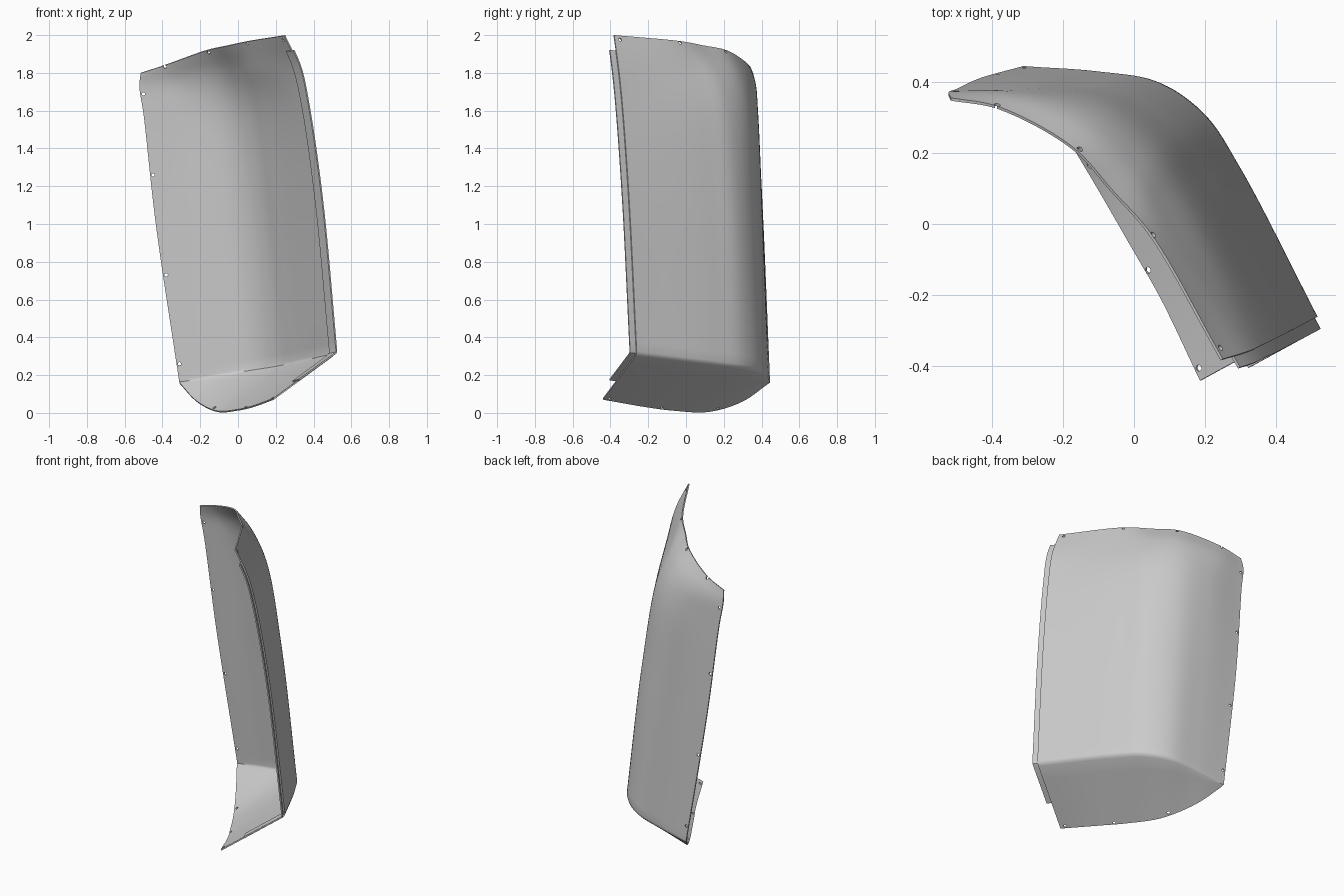
import bpy, bmesh
from mathutils import Vector
from mathutils.bvhtree import BVHTree

cube = bpy.data.objects.get("Cube")
if cube:
    bpy.data.objects.remove(cube, do_unlink=True)

THICK = 0.008
COLS = 48

grey = bpy.data.materials.new("light_grey")
grey.use_nodes = True
COLOUR = (0.6, 0.6, 0.6, 1)
grey.diffuse_color = COLOUR
grey.node_tree.nodes["Principled BSDF"].inputs["Base Color"].default_value = COLOUR


def spline(points, count):
    """Centripetal curve through the points, sampled evenly along its knots."""
    p = [Vector(q) for q in points]
    p = [p[0] * 2 - p[1]] + p + [p[-1] * 2 - p[-2]]
    t = [0.0]
    for a, b in zip(p, p[1:]):
        t.append(t[-1] + max((b - a).length, 1e-5) ** 0.5)
    out = []
    for k in range(count + 1):
        s = t[1] + (t[-2] - t[1]) * k / count
        i = 1
        while i < len(p) - 3 and s > t[i + 1]:
            i += 1
        q, kt = p[i - 1:i + 3], t[i - 1:i + 3]
        mix = lambda a, b, ta, tb: a + (b - a) * ((s - ta) / (tb - ta))
        a = [mix(q[j], q[j + 1], kt[j], kt[j + 1]) for j in range(3)]
        b = [mix(a[j], a[j + 1], kt[j], kt[j + 2]) for j in range(2)]
        out.append(mix(b[0], b[1], kt[1], kt[2]))
    return out


def sheet(name, grid):
    """Quad sheet from rows of points, thickened inwards."""
    bm = bmesh.new()
    v = [[bm.verts.new(p) for p in row] for row in grid]
    for r0, r1 in zip(v, v[1:]):
        for j in range(len(r0) - 1):
            bm.faces.new((r0[j], r1[j], r1[j + 1], r0[j + 1]))
    mesh = bpy.data.meshes.new(name)
    bm.to_mesh(mesh)
    bm.free()
    mesh.materials.append(grey)
    ob = bpy.data.objects.new(name, mesh)
    bpy.context.collection.objects.link(ob)
    mod = ob.modifiers.new("thickness", 'SOLIDIFY')
    mod.thickness = THICK
    mod.offset = -1
    return ob


def activate(ob):
    bpy.ops.object.select_all(action='DESELECT')
    ob.select_set(True)
    bpy.context.view_layer.objects.active = ob


# Section curves, left edge to right edge, from the bottom flange up to the rim
flange_edge = [(-.305, .43, .15), (-.22, .30, .06), (-.11, .12, .005),
               (0, -.07, .012), (.08, -.21, .03), (.19, -.44, .07)]
wall = [
    [(-.31, .445, .16), (-.1, .43, .195), (.07, .40, .22), (.2, .31, .24), (.3, .16, .26), (.518, -.26, .31)],
    [(-.435, .41, 1.0), (-.2, .40, 1.04), (-.02, .365, 1.07), (.12, .27, 1.09), (.21, .13, 1.1), (.442, -.30, 1.12)],
    [(-.5, .38, 1.58), (-.27, .375, 1.62), (-.08, .325, 1.63), (.05, .22, 1.64), (.14, .08, 1.64), (.368, -.337, 1.64)],
    [(-.522, .37, 1.73), (-.33, .36, 1.76), (-.12, .28, 1.80), (0, .16, 1.82), (.08, .03, 1.84), (.322, -.358, 1.84)],
    [(-.515, .355, 1.80), (-.38, .33, 1.845), (-.17, .215, 1.92), (-.06, .095, 1.945), (.05, -.03, 1.968), (.25, -.38, 2.0)],
]
edge = spline(flange_edge, COLS)
rows = [spline(r, COLS) for r in wall]

# Columns: straight flange, small rounded fold, curved wall
columns = []
for j in range(COLS + 1):
    up = spline([r[j] for r in rows], 36)
    fold = up[0]
    a = fold.lerp(edge[j], 0.05)
    b = fold + (up[1] - fold).normalized() * 0.015
    col = [edge[j].lerp(a, k / 5) for k in range(6)]
    columns.append(col + [(a + b + fold * 2) / 4, b] + up[1:])
grid = [list(r) for r in zip(*columns)]

panel = sheet("curved_panel", grid)

# Joggled joining strip behind the right edge, continuing along the flange
strip = []
for i, row in enumerate(grid):
    p = row[-1]
    if p.z > 1.925 or p.x < 0.265:
        continue
    out = (p - row[-2]).normalized()
    along = (grid[i + 1][-1] - grid[i - 1][-1]).normalized()
    inward = -along.cross(out).normalized()
    base = p - inward * -THICK
    strip.append([base + out * w for w in (-.043, -.01, .035)])
# keep the strip on the concave side
centre = Vector((-.2, -.2, 1))
mid = len(strip) // 2
nearest = min((r[-1] for r in grid), key=lambda q: (q - strip[mid][1]).length)
if (strip[mid][1] - centre).length > (nearest - centre).length:
    for i, r in enumerate(strip):
        p = min((g[-1] for g in grid), key=lambda q: (q - r[1]).length)
        o = (r[2] - r[0]).normalized()
        off = r[1] + o * .01 - p
        strip[i] = [q - off * 2 for q in r]
lip = sheet("joining_strip", strip)

# Fixing holes along the free edges
holes = [(-.5, .385, 1.69), (-.45, .4, 1.26), (-.38, .42, .73), (-.31, .435, .26),
         (-.385, .335, 1.835), (-.15, .215, 1.915), (.055, -.03, 1.96), (.25, -.345, 1.98),
         (-.12, .17, .02), (.04, -.13, .03), (.185, -.405, .075)]
tree = BVHTree.FromPolygons([v.co for v in panel.data.vertices],
                            [p.vertices for p in panel.data.polygons])
bm = bmesh.new()
for h in holes:
    pos, normal, _, _ = tree.find_nearest(Vector(h))
    m = normal.to_track_quat('Z', 'Y').to_matrix().to_4x4()
    m.translation = pos
    bmesh.ops.create_cone(bm, cap_ends=True, segments=12, radius1=.009,
                          radius2=.009, depth=.05, matrix=m)
mesh = bpy.data.meshes.new("hole_cutter")
bm.to_mesh(mesh)
bm.free()
mesh.materials.append(grey)
cutter = bpy.data.objects.new("hole_cutter", mesh)
cutter.hide_render = True
bpy.context.collection.objects.link(cutter)
cut = panel.modifiers.new("holes", 'BOOLEAN')
cut.object = cutter
cut.operation = 'DIFFERENCE'

for ob in (panel, lip):
    activate(ob)
    for mod in list(ob.modifiers):
        bpy.ops.object.modifier_apply(modifier=mod.name)
    bpy.ops.object.shade_smooth_by_angle(angle=0.6)
bpy.data.objects.remove(cutter, do_unlink=True)
